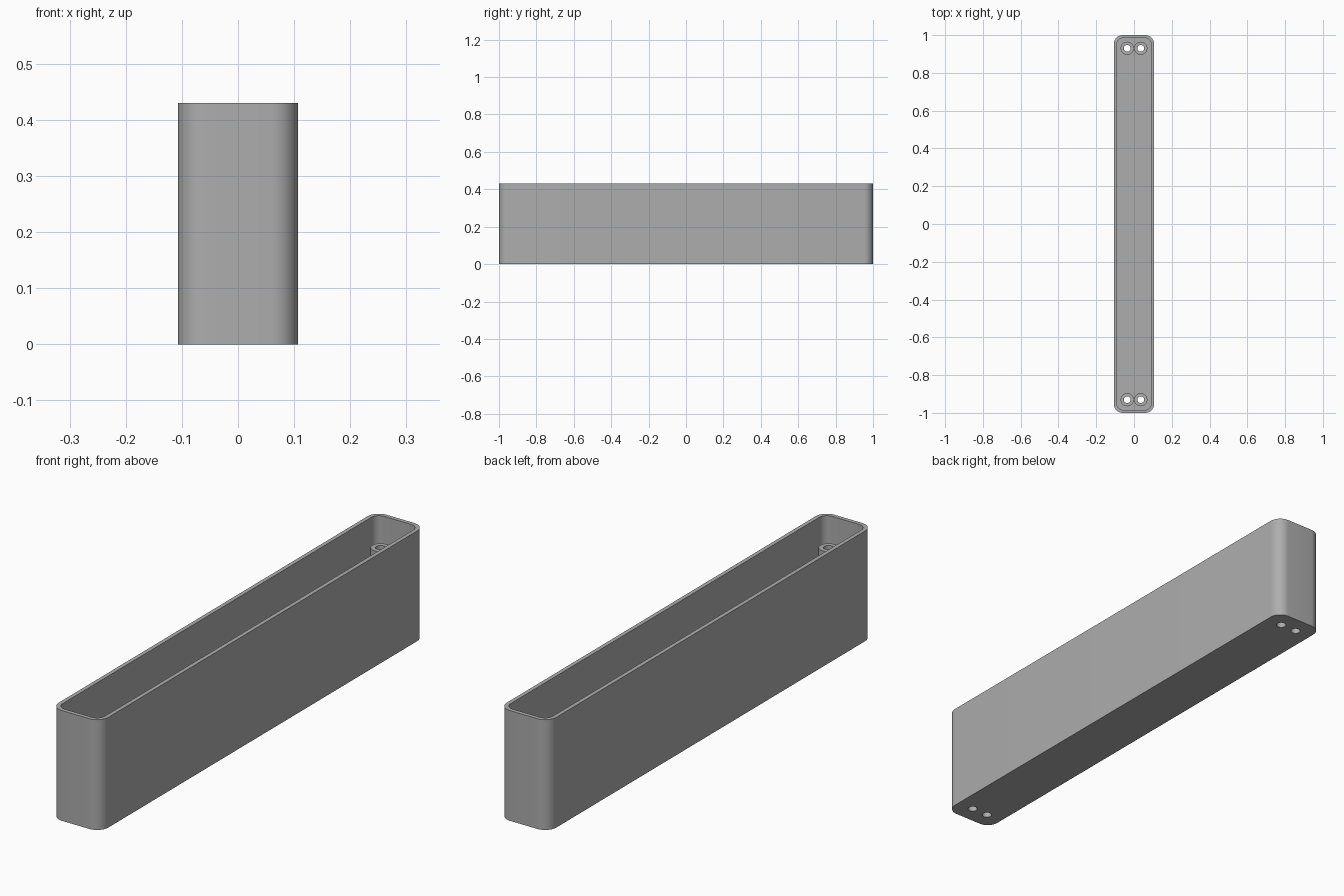
import bpy, bmesh, math

WIDTH, LENGTH, HEIGHT = 0.214, 2.0, 0.43
WALL, FLOOR, RADIUS = 0.016, 0.02, 0.048
POST_R, HOLE_R, POST_TOP = 0.035, 0.018, 0.335
POST_X, POST_Y = 0.036, 0.93

if "Cube" in bpy.data.objects:
    bpy.data.objects.remove(bpy.data.objects["Cube"])

grey = bpy.data.materials.new("plain_grey")
grey.use_nodes = True
grey.diffuse_color = (0.42, 0.42, 0.42, 1)
grey.node_tree.nodes["Principled BSDF"].inputs["Base Color"].default_value = (0.42, 0.42, 0.42, 1)


def rounded_loop(inset, steps=10):
    """Outline of the rounded rectangle, shrunk by inset."""
    r = RADIUS - inset
    cx, cy = WIDTH / 2 - RADIUS, LENGTH / 2 - RADIUS
    points = []
    for corner, (sx, sy) in enumerate(((1, 1), (-1, 1), (-1, -1), (1, -1))):
        for i in range(steps + 1):
            a = math.pi / 2 * (corner + i / steps)
            points.append((sx * cx + r * math.cos(a), sy * cy + r * math.sin(a)))
    return points


def circle(x, y, r, n=32):
    return [(x + r * math.cos(2 * math.pi * i / n),
             y + r * math.sin(2 * math.pi * i / n)) for i in range(n)]


def loft(name, rings, capped):
    """Skin a stack of (outline, z) rings; close the ends or join them."""
    bm = bmesh.new()
    loops = [[bm.verts.new((x, y, z)) for x, y in outline] for outline, z in rings]
    pairs = list(zip(loops, loops[1:]))
    if capped:
        bm.faces.new(loops[0])
        bm.faces.new(loops[-1])
    else:
        pairs.append((loops[-1], loops[0]))
    for a, b in pairs:
        for i in range(len(a)):
            j = (i + 1) % len(a)
            bm.faces.new((a[i], a[j], b[j], b[i]))
    bmesh.ops.recalc_face_normals(bm, faces=bm.faces)
    mesh = bpy.data.meshes.new(name)
    bm.to_mesh(mesh)
    bm.free()
    obj = bpy.data.objects.new(name, mesh)
    bpy.context.collection.objects.link(obj)
    mesh.materials.append(grey)
    return obj


def smooth(obj):
    bpy.ops.object.select_all(action='DESELECT')
    obj.select_set(True)
    bpy.context.view_layer.objects.active = obj
    bpy.ops.object.shade_smooth_by_angle(angle=math.radians(30))


# Open tray with rounded corners
tray = loft("tray", [(rounded_loop(0), 0), (rounded_loop(0), HEIGHT),
                     (rounded_loop(WALL), HEIGHT), (rounded_loop(WALL), FLOOR)], True)

# Hollow screw posts at both ends, with holes drilled through the floor
for end, sy in (("front", -1), ("back", 1)):
    for side, sx in (("left", 1), ("right", -1)):
        x, y = sx * POST_X, sy * POST_Y
        drill = loft(f"{end}_{side}_drill", [(circle(x, y, HOLE_R), -0.05),
                                             (circle(x, y, HOLE_R), FLOOR + 0.05)], True)
        drill.hide_render = True
        cut = tray.modifiers.new("screw_hole", 'BOOLEAN')
        cut.operation = 'DIFFERENCE'
        cut.solver = 'EXACT'
        cut.object = drill
        bpy.context.view_layer.objects.active = tray
        bpy.ops.object.modifier_apply(modifier=cut.name)
        bpy.data.objects.remove(drill)
        post = loft(f"{end}_{side}_post", [
            (circle(x, y, POST_R), FLOOR), (circle(x, y, POST_R), POST_TOP),
            (circle(x, y, HOLE_R), POST_TOP), (circle(x, y, HOLE_R), FLOOR)], False)
        smooth(post)
smooth(tray)
